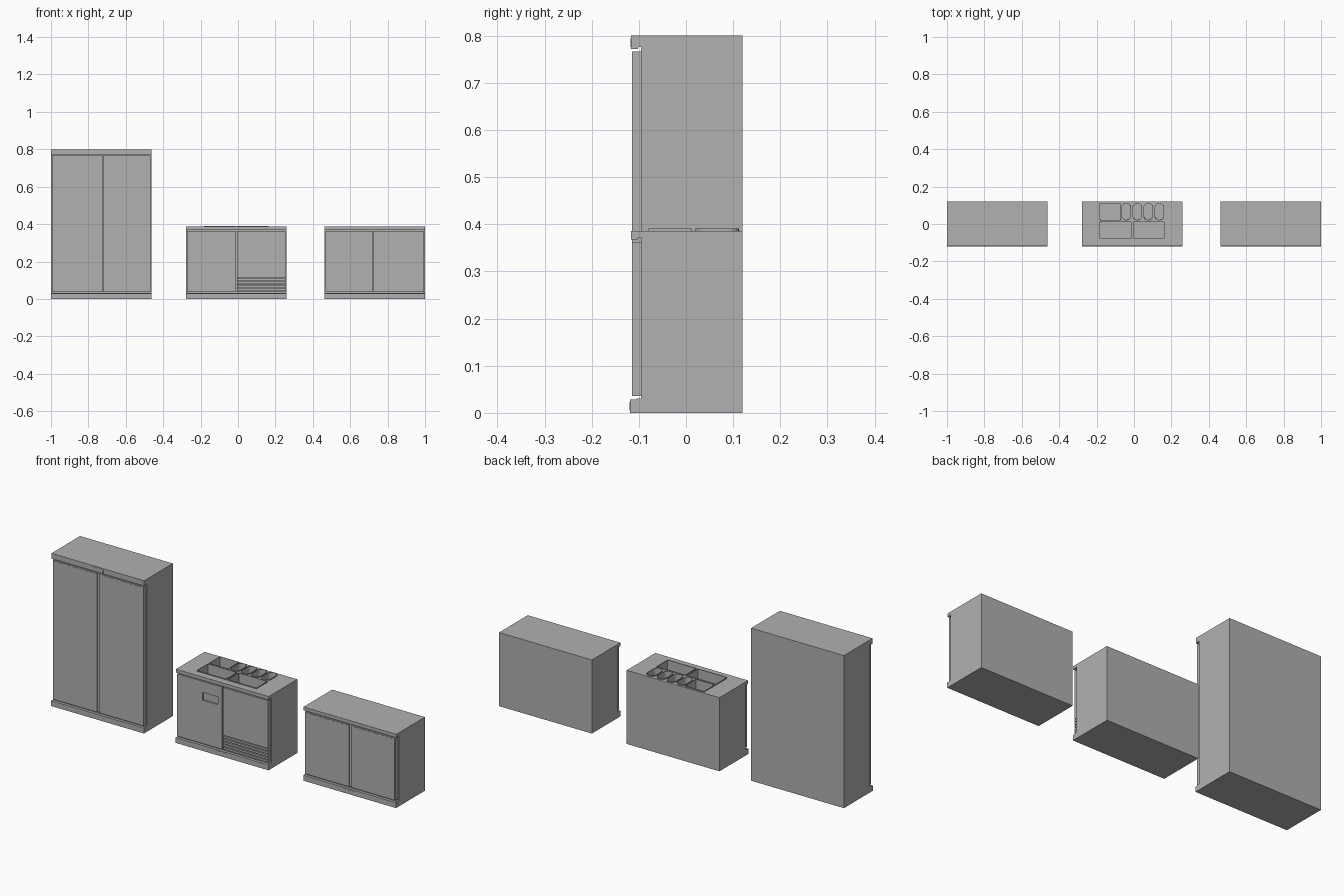
import bpy, bmesh, math

if "Cube" in bpy.data.objects:
    bpy.data.objects.remove(bpy.data.objects["Cube"])

W = 0.538          # cabinet width
BACK, FRONT = 0.12, -0.095
DOOR = -0.115

# dark steel grey shared by every part
steel = bpy.data.materials.new("steel_grey")
steel.diffuse_color = (0.44, 0.44, 0.44, 1)
steel.use_nodes = True
steel.node_tree.nodes["Principled BSDF"].inputs["Base Color"].default_value = steel.diffuse_color


def finish(name, bm):
    bmesh.ops.recalc_face_normals(bm, faces=bm.faces)
    me = bpy.data.meshes.new(name)
    bm.to_mesh(me)
    bm.free()
    me.materials.append(steel)
    ob = bpy.data.objects.new(name, me)
    bpy.context.collection.objects.link(ob)
    return ob


def box(name, x0, x1, y0, y1, z0, z1):
    bm = bmesh.new()
    bmesh.ops.create_cube(bm, size=1)
    for v in bm.verts:
        v.co = ((x0 + x1) / 2 + v.co.x * (x1 - x0),
                (y0 + y1) / 2 + v.co.y * (y1 - y0),
                (z0 + z1) / 2 + v.co.z * (z1 - z0))
    return finish(name, bm)


def loft(name, rings, cap_start=True):
    """Skin a stack of equal-length point rings."""
    bm = bmesh.new()
    loops = [[bm.verts.new(p) for p in r] for r in rings]
    for a, b in zip(loops, loops[1:]):
        for i in range(len(a)):
            j = (i + 1) % len(a)
            bm.faces.new((a[i], a[j], b[j], b[i]))
    if cap_start:
        bm.faces.new(loops[0])
    bm.faces.new(loops[-1])
    return finish(name, bm)


def outline(cx, cy, w, d, r, z):
    """Rounded rectangle, counter-clockwise."""
    pts = []
    for k, (sx, sy) in enumerate(((1, 1), (-1, 1), (-1, -1), (1, -1))):
        for s in range(7):
            a = math.radians(90 * k + 15 * s)
            pts.append((cx + sx * (w / 2 - r) + r * math.cos(a),
                        cy + sy * (d / 2 - r) + r * math.sin(a), z))
    return pts


def cut(ob, cutter):
    m = ob.modifiers.new("cut", 'BOOLEAN')
    m.operation, m.object, m.solver = 'DIFFERENCE', cutter, 'EXACT'
    dg = bpy.context.evaluated_depsgraph_get()
    me = bpy.data.meshes.new_from_object(ob.evaluated_get(dg))
    ob.modifiers.clear()
    ob.data = me
    bpy.data.objects.remove(cutter)


def carcass(name, cx, h, lip):
    # side profile with plinth and overhanging top
    prof = [(BACK, 0), (-0.119, 0), (-0.119, 0.028), (-0.105, 0.028), (-0.105, 0.031),
            (FRONT, 0.031), (FRONT, h - lip + 0.004), (-0.102, h - lip + 0.004),
            (-0.102, h - lip), (-0.117, h - lip), (-0.117, h), (BACK, h)]
    return loft(name, [[(x, y, z) for y, z in prof] for x in (cx - W / 2, cx + W / 2)])


def door(name, x0, x1, z1, z0=0.036):
    # front panel with a slightly raised inner field
    box(name, x0, x1, DOOR + 0.001, FRONT + 0.001, z0, z1)
    return box(name + "_face", x0 + 0.005, x1 - 0.005, DOOR, -0.1, z0 + 0.005, z1 - 0.005)


def badge(name, cx, z, y):
    box(name, cx - 0.032, cx + 0.032, y - 0.001, y + 0.004, z - 0.009, z + 0.009)


# tall cabinet and low cabinet, each with two doors and a centre post
for label, cx, h, lip in (("tall_cabinet", -0.731, 0.8, 0.028), ("low_cabinet", 0.731, 0.386, 0.018)):
    carcass(label + "_body", cx, h, lip)
    for s, side in ((-1, "left"), (1, "right")):
        a, b = sorted((cx + s * 0.008, cx + s * 0.263))
        door(f"{label}_{side}_door", a, b, h - lip - 0.006)
    box(label + "_centre_post", cx - 0.0075, cx + 0.0075, -0.108, FRONT + 0.001, 0.036, h - lip - 0.006)
badge("tall_cabinet_badge", -0.731, 0.785, -0.117)
badge("low_cabinet_badge", 0.731, 0.014, -0.119)

# prep counter in the middle
PX, H = -0.009, 0.386
counter = carcass("prep_counter_body", PX, H, 0.018)
badge("prep_counter_badge", PX, 0.014, -0.119)
box("prep_counter_door", PX - 0.263, PX - 0.003, DOOR, FRONT + 0.001, 0.036, 0.362)
box("machine_panel", PX + 0.003, PX + 0.263, DOOR, FRONT + 0.001, 0.112, 0.362)

# ventilation grille
box("grille_backing", PX + 0.003, PX + 0.263, -0.104, FRONT + 0.001, 0.036, 0.113)
for i in range(5):
    z = 0.038 + i * 0.015
    box(f"grille_slat_{i}", PX + 0.003, PX + 0.263, DOOR, -0.103, z, z + 0.010)

# recessed pull on the door
cut(bpy.data.objects["prep_counter_door"],
    box("pull_cutter", -0.124, -0.036, -0.13, -0.107, 0.263, 0.316))
box("pull_grip", -0.124, -0.036, DOOR, -0.112, 0.304, 0.316)

# food pans sunk into the worktop: centre x, centre y, width, depth, corner radius
pans = [(-0.127, 0.066, 0.112, 0.092, 0.003),
        (-0.098, -0.034, 0.170, 0.092, 0.003),
        (0.079, -0.034, 0.168, 0.092, 0.003)]
pans += [(-0.041 + 0.0587 * i, 0.066, 0.051, 0.092, 0.0235) for i in range(4)]
for n, (x, y, w, d, r) in enumerate(pans):
    cut(counter, loft("pan_cutter", [outline(x, y, w - 0.002, d - 0.002, r, z) for z in (0.312, 0.42)]))
    rings = [(0, 0.385), (0, 0.391), (0.004, 0.391), (0.005, 0.316)]
    loft(f"food_pan_{n}", [outline(x, y, w - t, d - t, r - t / 2, z) for t, z in rings], cap_start=False)
